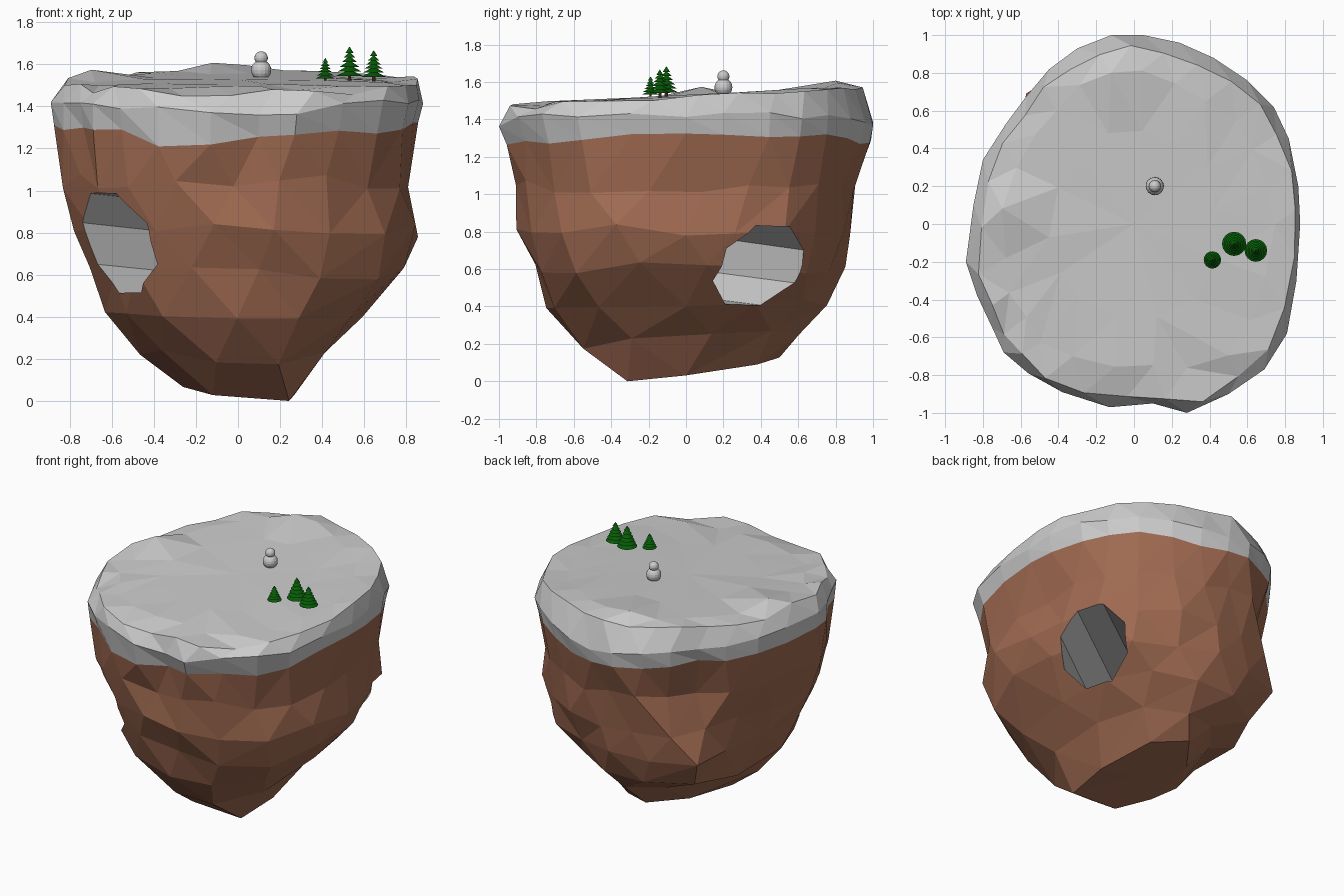
import bpy, bmesh, math, random
from mathutils import Vector, Matrix

if "Cube" in bpy.data.objects:
    bpy.data.objects.remove(bpy.data.objects["Cube"])

random.seed(4)


def material(name, rgb):
    m = bpy.data.materials.new(name)
    m.diffuse_color = (*rgb, 1)
    m.use_nodes = True
    m.node_tree.nodes["Principled BSDF"].inputs["Base Color"].default_value = m.diffuse_color
    return m


ROCK = material("brown rock", (0.35, 0.145, 0.083))
SNOW = material("snow", (0.6, 0.6, 0.6))
GREEN = material("pine green", (0.002, 0.10, 0.002))
BARK = material("bark", (0.16, 0.06, 0.03))


def finish(bm, name, mats):
    me = bpy.data.meshes.new(name)
    bm.to_mesh(me)
    bm.free()
    for m in mats:
        me.materials.append(m)
    ob = bpy.data.objects.new(name, me)
    bpy.context.collection.objects.link(ob)
    return ob


# Plan outline of the island, counter-clockwise from +x
OUTLINE = [(.88, 0), (.87, .2), (.82, .45), (.74, .62), (.6, .76), (.42, .88), (.24, .96),
           (.05, 1), (-.12, 1), (-.3, .93), (-.45, .82), (-.57, .68), (-.68, .53), (-.8, .34),
           (-.85, .1), (-.89, -.2), (-.83, -.38), (-.75, -.55), (-.69, -.68), (-.56, -.79),
           (-.38, -.89), (-.13, -.97), (.1, -.95), (.28, -1), (.5, -.9), (.69, -.77),
           (.81, -.58), (.86, -.3)]
N = len(OUTLINE)

# Local pushes: centre, reach, offset
BUMPS = [((-.45, .64, .58), .24, (-.17, .08, 0)),
         ((-.58, .66, 1.05), .2, (.06, -.05, 0)),
         ((.80, -.4, .75), .25, (.04, 0, 0)),
         ((.15, -.33, 0), .1, (.09, .02, 0)),
         ((-.30, -.9, 1.25), .15, (0, 0, -.05)),
         ((-.68, 0, 1.51), .12, (0, 0, .08)),
         ((-.05, .75, 1.56), .14, (0, 0, .05))]


def ground(y):
    return 1.535 + 0.05 * y


def outline(t):
    f = (t % 1) * N
    i = int(f) % N
    return Vector(OUTLINE[i]).lerp(Vector(OUTLINE[(i + 1) % N]), f - int(f))


bm = bmesh.new()


def ring(n, off, extents, height, jitter, zjit):
    """One loop of vertices; extents are left, right, front, back reach."""
    xn, xp, yn, yp = extents
    out = []
    for k in range(n):
        t = (k + off) / n
        p = outline(t)
        s = 1 + random.uniform(-jitter, jitter)
        x = p.x * s * (xp / .88 if p.x > 0 else xn / .89)
        y = p.y * s * (yp if p.y > 0 else yn)
        co = Vector((x, y, height(x, y) + random.uniform(-zjit, zjit)))
        move = Vector()
        for c, reach, push in BUMPS:
            move += Vector(push) * math.exp(-((co - Vector(c)).length / reach) ** 2)
        out.append((t, bm.verts.new(co + move)))
    return out


def stitch(a, b, mat):
    """Triangles between two loops that may differ in count."""
    a = a + [(a[0][0] + 1, a[0][1])]
    b = b + [(b[0][0] + 1, b[0][1])]
    i = j = 0
    while i < len(a) - 1 or j < len(b) - 1:
        if j == len(b) - 1 or (i < len(a) - 1 and a[i + 1][0] <= b[j + 1][0]):
            f = bm.faces.new((a[i][1], a[i + 1][1], b[j][1]))
            i += 1
        else:
            f = bm.faces.new((a[i][1], b[j + 1][1], b[j][1]))
            j += 1
        f.material_index = mat


def fan(loop, co, mat):
    c = bm.verts.new(co)
    for k in range(len(loop)):
        bm.faces.new((loop[k][1], loop[(k + 1) % len(loop)][1], c)).material_index = mat


# Rock body levels: height, point count, stagger, reach
LEVELS = [(0.0, 7, 0, (.28, .27, .37, .50)), (.21, 10, .4, (.46, .43, .58, .60)),
          (.42, 13, 0, (.65, .59, .76, .77)), (.61, 17, .4, (.72, .79, .84, .84)),
          (.82, 20, 0, (.79, .86, .92, .89)), (1.05, 24, .4, (.85, .80, .92, .92)),
          (1.27, N, 0, (.88, .85, .96, .98))]


def rock_height(z):
    def h(x, y):
        tilt = 0.13 * (y + .31) + 0.1 * (.25 - x)
        edge = .07 * abs(x) + .02 * y - .01 if z > 1.2 else 0
        return z + edge + max(0, tilt) * max(0, 1 - z / .4)
    return h


rings = []
for z, n, off, ext in LEVELS:
    low = z < .1
    top = z > 1.2
    rings.append(ring(n, off, ext, rock_height(z), 0 if low else .012 if top else .025,
                      0 if low else .02 if top else .035))
fan(rings[0], (0, .05, .07), 0)
for a, b in zip(rings, rings[1:]):
    stitch(a, b, 0)

# Snow cap: bulging side, rim, then the nearly flat plateau
edge = rings[-1]
CAP = [(N, 0, (.89, .88, 1, 1), lambda x, y: 1.365 + .085 * abs(x), 0, .02),
       (N, .4, (.84, .855, .965, .93), lambda x, y: ground(y) - .02, .02, .022),
       (24, 0, (.71, .72, .81, .80), lambda x, y: ground(y) - .005, .04, .012),
       (14, .4, (.45, .44, .5, .5), lambda x, y: ground(y), .03, .005)]
for n, off, ext, h, jit, zj in CAP:
    nxt = ring(n, off, ext, h, jit, zj)
    stitch(edge, nxt, 1)
    edge = nxt
fan(edge, (0, 0, ground(0)), 1)

low = min(v.co.z for v in bm.verts)
for v in bm.verts:
    v.co.z -= low
bmesh.ops.recalc_face_normals(bm, faces=bm.faces)
island = finish(bm, "island", [ROCK, SNOW])

# Tunnel from the front left to the back right, in the snow grey
p, q = Vector((-.58, -.575, .75)), Vector((.70, .425, .615))
axis = (q - p).normalized()
bm = bmesh.new()
bmesh.ops.create_cone(bm, cap_ends=True, segments=8, radius1=.25, radius2=.235,
                      depth=(q - p).length + .8,
                      matrix=Matrix.Translation((p + q) / 2)
                      @ axis.to_track_quat('Z', 'Y').to_matrix().to_4x4()
                      @ Matrix.Rotation(math.pi / 8, 4, 'Z'))
for f in bm.faces:
    f.material_index = 1
cutter = finish(bm, "tunnel_cutter", [ROCK, SNOW])
cutter.hide_render = True
mod = island.modifiers.new("tunnel", 'BOOLEAN')
mod.operation = 'DIFFERENCE'
mod.solver = 'EXACT'
mod.object = cutter
bpy.context.view_layer.objects.active = island
bpy.ops.object.modifier_apply(modifier=mod.name)
bpy.data.objects.remove(cutter)


# Pine trees: trunk and stacked cone tiers
def tree(name, x, y, top, r):
    z0 = ground(y) - .01
    h = top - z0
    bm = bmesh.new()
    bmesh.ops.create_cone(bm, cap_ends=True, segments=10, radius1=r * .14, radius2=r * .1,
                          depth=h * .8, matrix=Matrix.Translation((x, y, z0 + h * .4)))
    trunk = set(bm.faces)
    for k in range(6):
        d = h * (.15 if k < 5 else .19)
        zb = z0 + h * (.15 + .132 * k)
        bmesh.ops.create_cone(bm, cap_ends=True, segments=16, radius1=r * (1 - .14 * k),
                              radius2=r * .24 * (1 - k / 5), depth=d,
                              matrix=Matrix.Translation((x, y, zb + d / 2)))
    for f in bm.faces:
        f.material_index = 1 if f in trunk else 0
    finish(bm, name, [GREEN, BARK])


tree("pine_small", .415, -.19, 1.63, .046)
tree("pine_tall", .53, -.105, 1.685, .064)
tree("pine_medium", .645, -.14, 1.667, .06)

# Snow figure: two stacked balls
bm = bmesh.new()
for z, r in ((1.572, .048), (1.63, .032)):
    bmesh.ops.create_uvsphere(bm, u_segments=16, v_segments=10, radius=r,
                              matrix=Matrix.Translation((.11, .20, z)))
finish(bm, "snow_figure", [SNOW])
